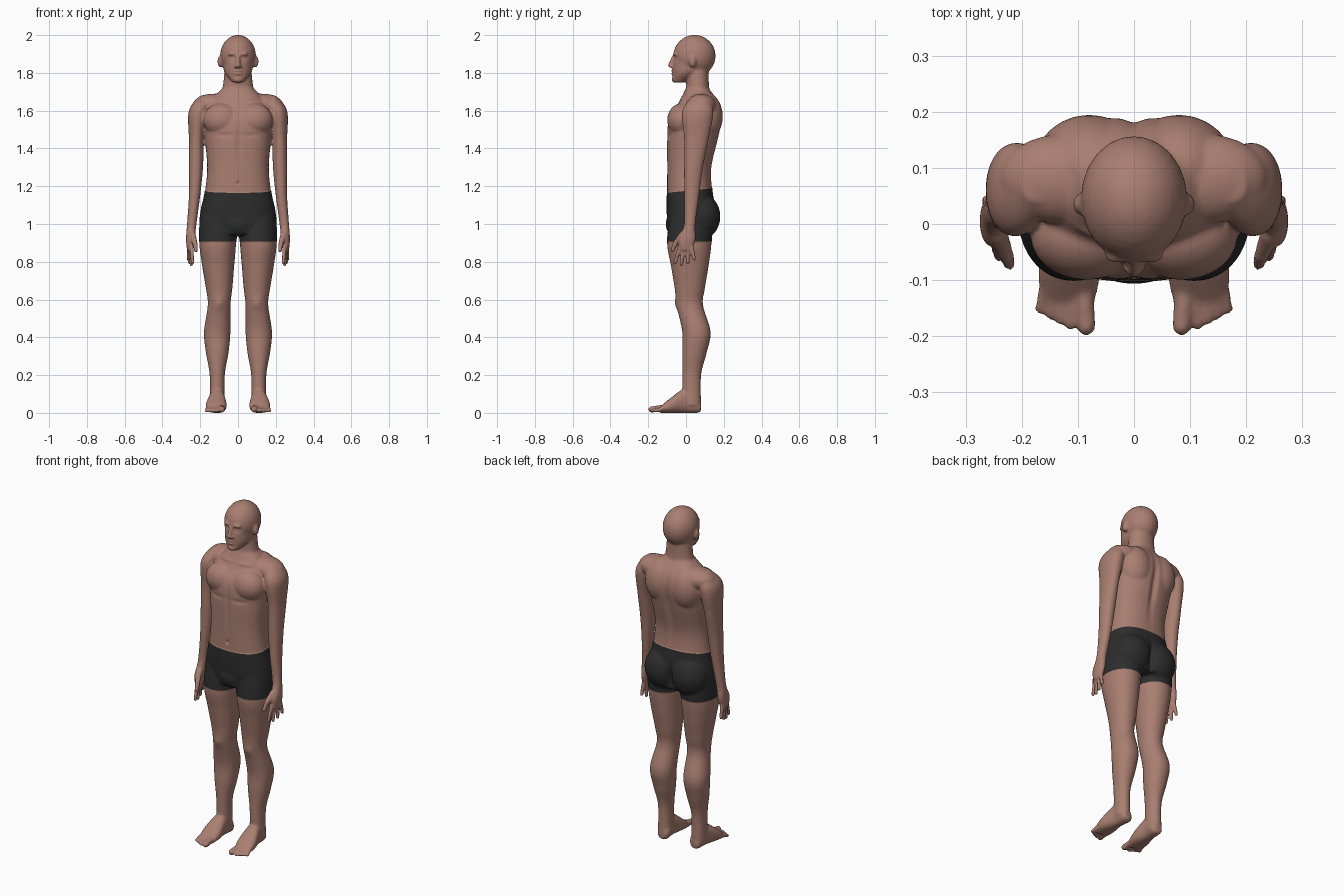
import bpy, bmesh, math
from mathutils import Vector, Matrix

cube = bpy.data.objects.get("Cube")
if cube:
    bpy.data.objects.remove(cube)


def material(name, rgb):
    mat = bpy.data.materials.new(name)
    mat.use_nodes = True
    mat.diffuse_color = (*rgb, 1)
    shader = mat.node_tree.nodes["Principled BSDF"]
    shader.inputs["Base Color"].default_value = (*rgb, 1)
    shader.inputs["Roughness"].default_value = .7
    return mat


skin = material("skin", (.4, .21, .165))
cloth = material("black cloth", (.026, .026, .026))
bm = bmesh.new()


def spline(before, start, end, after, t):
    """Smooth value between start and end, guided by their neighbours."""
    slope_in, slope_out = (end - before) / 2, (after - start) / 2
    ease = t * t * (3 - 2 * t)
    return (start + (end - start) * ease
            + slope_in * t * (1 - t) ** 2 - slope_out * t * t * (1 - t))


def blend(rows, steps=6):
    """Smooth run of sections through the given rows."""
    padded = [rows[0], *rows, rows[-1]]
    sections = [[spline(*values, step / steps) for values in zip(*padded[i:i + 4])]
                for i in range(len(rows) - 1) for step in range(steps)]
    return sections + [rows[-1]]


def loft(rows, power=2.1, along_y=False, sides=40):
    """Capped loft; each row is (station, low u, high u, low v, high v)."""
    rings = []
    for station, low_u, high_u, low_v, high_v in blend(rows):
        ring = []
        for i in range(sides):
            angle = math.tau * i / sides
            cos, sin = math.cos(angle), math.sin(angle)
            across = math.copysign(abs(cos) ** (2 / power), cos)
            along = math.copysign(abs(sin) ** (2 / power), sin)
            u = (low_u + high_u + (high_u - low_u) * across) / 2
            v = (low_v + high_v + (high_v - low_v) * along) / 2
            ring.append(bm.verts.new((u, station, v) if along_y else (u, v, station)))
        rings.append(ring)
    for lower, upper in zip(rings, rings[1:]):
        for i in range(sides):
            bm.faces.new((lower[i - 1], lower[i], upper[i], upper[i - 1]))
    bm.faces.new(rings[0][::-1])
    bm.faces.new(rings[-1])


def central_loft(rows, power=2.1):
    """Loft across the middle; each row is (z, half width, front, back)."""
    loft([(z, -half, half, front, back) for z, half, front, back in rows], power)


def ball(location, radii):
    placed = Matrix.Translation(location) @ Matrix.Diagonal((*radii, 1))
    bmesh.ops.create_uvsphere(bm, u_segments=24, v_segments=16, radius=1, matrix=placed)


def digit(base, tip, base_radius, tip_radius):
    """Rounded, tapered finger or toe."""
    base, tip = Vector(base), Vector(tip)
    turn = (tip - base).to_track_quat('Z', 'Y').to_matrix().to_4x4()
    bmesh.ops.create_cone(bm, cap_ends=True, segments=16, radius1=base_radius,
                          radius2=tip_radius, depth=(tip - base).length,
                          matrix=Matrix.Translation((base + tip) / 2) @ turn)
    ball(base, [base_radius] * 3)
    ball(tip, [tip_radius] * 3)


# Torso and pelvis
central_loft([
    (.95, .18, -.09, .14), (1.05, .198, -.1, .16), (1.17, .175, -.1, .14),
    (1.3, .163, -.1, .135), (1.45, .175, -.1, .17), (1.56, .18, -.09, .19),
    (1.64, .155, -.04, .175), (1.72, .08, 0, .12)], power=2.4)

# Neck, jaw and skull
central_loft([(1.65, .13, -.02, .16), (1.71, .085, 0, .125), (1.83, .07, 0, .12)])
central_loft([(1.75, .03, -.07, -.01), (1.8, .07, -.07, .08), (1.85, .08, -.07, .13),
              (1.92, .09, -.06, .14)])
ball((0, .045, 1.89), (.095, .112, .111))

# Nose, lips, chin, brow and ears
digit((0, -.066, 1.885), (0, -.085, 1.84), .01, .012)
ball((.012, -.076, 1.834), (.01, .012, .009))
for z in (1.796, 1.81):
    ball((0, -.068, z), (.022, .012, .008))
ball((0, -.06, 1.765), (.025, .017, .017))
ball((.028, -.055, 1.9), (.025, .016, .01))
ball((.092, .035, 1.86), (.017, .02, .032))

# Shoulder, upper back, chest and buttock masses, and the pouch of the shorts
ball((.13, .08, 1.63), (.11, .08, .06))
ball((.08, .1, 1.57), (.1, .095, .13))
ball((.085, -.02, 1.55), (.1, .08, .09))
ball((.085, .08, 1.04), (.11, .1, .12))
ball((0, -.06, 1), (.08, .045, .065))

# Legs
loft([
    (1.05, 0, .2, -.08, .14), (.9, .01, .205, -.1, .135), (.78, .02, .19, -.08, .12),
    (.66, .03, .17, -.06, .1), (.57, .04, .16, -.05, .09), (.43, .04, .18, -.02, .13),
    (.32, .05, .17, -.02, .11), (.2, .07, .15, -.02, .08), (.04, .07, .15, -.02, .08)])

# Feet and toes
loft([
    (.08, .09, .13, .01, .05), (.06, .07, .14, 0, .08), (0, .07, .15, 0, .13),
    (-.08, .06, .17, 0, .08), (-.14, .07, .165, 0, .03)], power=2.3, along_y=True)
digit((.09, -.12, .026), (.085, -.182, .018), .018, .017)
for i in range(4):
    digit((.11 + .016 * i, -.11, .03), (.114 + .018 * i, -.18 + .01 * i, .012), .011, .009)
    ball((.114 + .018 * i, -.18 + .01 * i, .011), (.009, .011, .011))

# Arms and palms
loft([
    (1.68, .14, .2, .04, .11), (1.6, .155, .26, -.02, .145), (1.45, .18, .26, -.01, .12),
    (1.3, .185, .26, -.01, .09), (1.15, .2, .26, -.01, .07), (1, .22, .27, -.01, .05),
    (.92, .23, .275, -.04, .05), (.86, .24, .27, -.03, .03)])

# Fingers and thumb
for i in range(4):
    y = .03 - .021 * i
    digit((.252 + y / 5, y, .88), (.252 + y / 3, y * 1.6 - .005, .785 + .01 * abs(i - 2) ** 1.5),
          .0115, .01)
knuckle = (.228, -.055, .9)
digit((.242, -.018, .945), knuckle, .018, .014)
digit(knuckle, (.222, -.072, .86), .014, .011)

# Mirror, fuse and soften the masses into one body
bmesh.ops.recalc_face_normals(bm, faces=bm.faces)
mesh = bpy.data.meshes.new("body")
bm.to_mesh(mesh)
bm.free()
body = bpy.data.objects.new("body", mesh)
bpy.context.collection.objects.link(body)
bpy.context.view_layer.objects.active = body
body.select_set(True)
mirror = body.modifiers.new("mirror", 'MIRROR')
mirror.use_mirror_merge = False
fuse = body.modifiers.new("fuse", 'REMESH')
fuse.mode = 'VOXEL'
fuse.voxel_size = .0055
soften = body.modifiers.new("soften", 'SMOOTH')
soften.factor, soften.iterations = .5, 8
for name in ("mirror", "fuse", "soften"):
    bpy.ops.object.modifier_apply(modifier=name)

# Hollows and swellings: centre, reach, push along y
sculpt = [
    ((.034, -.07, 1.878), (.02, .03, .012), .01),     # eye sockets
    ((.034, -.065, 1.877), (.011, .03, .007), -.007), # eyelids
    ((0, -.08, 1.803), (.022, .02, .004), .006),      # mouth
    ((0, .18, 1.46), (.018, .06, .16), -.015),        # spine
    ((0, -.1, 1.42), (.012, .03, .12), .006),         # chest midline
    ((.08, -.1, 1.47), (.05, .03, .012), .005),       # crease below the chest
    ((0, -.1, 1.215), (.008, .03, .01), .009),        # navel
    ((.08, -.03, 1.665), (.055, .03, .009), -.006),   # collarbones
    ((0, .17, 1.02), (.016, .06, .075), -.03),        # buttock cleft
    ((.1, -.05, .575), (.025, .03, .03), -.007),      # kneecaps
]
mesh = body.data
mesh.materials.append(skin)
mesh.materials.append(cloth)
bm = bmesh.new()
bm.from_mesh(mesh)
for vert in bm.verts:
    point = (abs(vert.co.x), vert.co.y, vert.co.z)
    for centre, reach, push in sculpt:
        distance = sum(((p - c) / r) ** 2 for p, c, r in zip(point, centre, reach))
        if distance < 8:
            vert.co.y += push * math.exp(-distance)

# Cut the waistband and hems, then colour the shorts
waist, waist_normal = Vector((0, 0, 1.175)), Vector((0, -.1, 1)).normalized()
hem, hem_normal = Vector((0, 0, .908)), Vector((0, 0, 1))
for point, normal in ((waist, waist_normal), (hem, hem_normal)):
    bmesh.ops.bisect_plane(bm, geom=bm.verts[:] + bm.edges[:] + bm.faces[:],
                           plane_co=point, plane_no=normal)
bm.normal_update()
shorts = set()
for face in bm.faces:
    face.smooth = True
    face.material_index = 0
    middle = face.calc_center_median()
    below_waist = (middle - waist).dot(waist_normal) < 0
    hip = .207 - max(0, middle.z - 1.05) * .15
    if below_waist and middle.z > hem.z and abs(middle.x) < hip:
        face.material_index = 1
        shorts.update(face.verts)
for vert in shorts:
    vert.co += vert.normal * .002
bm.to_mesh(mesh)
bm.free()
